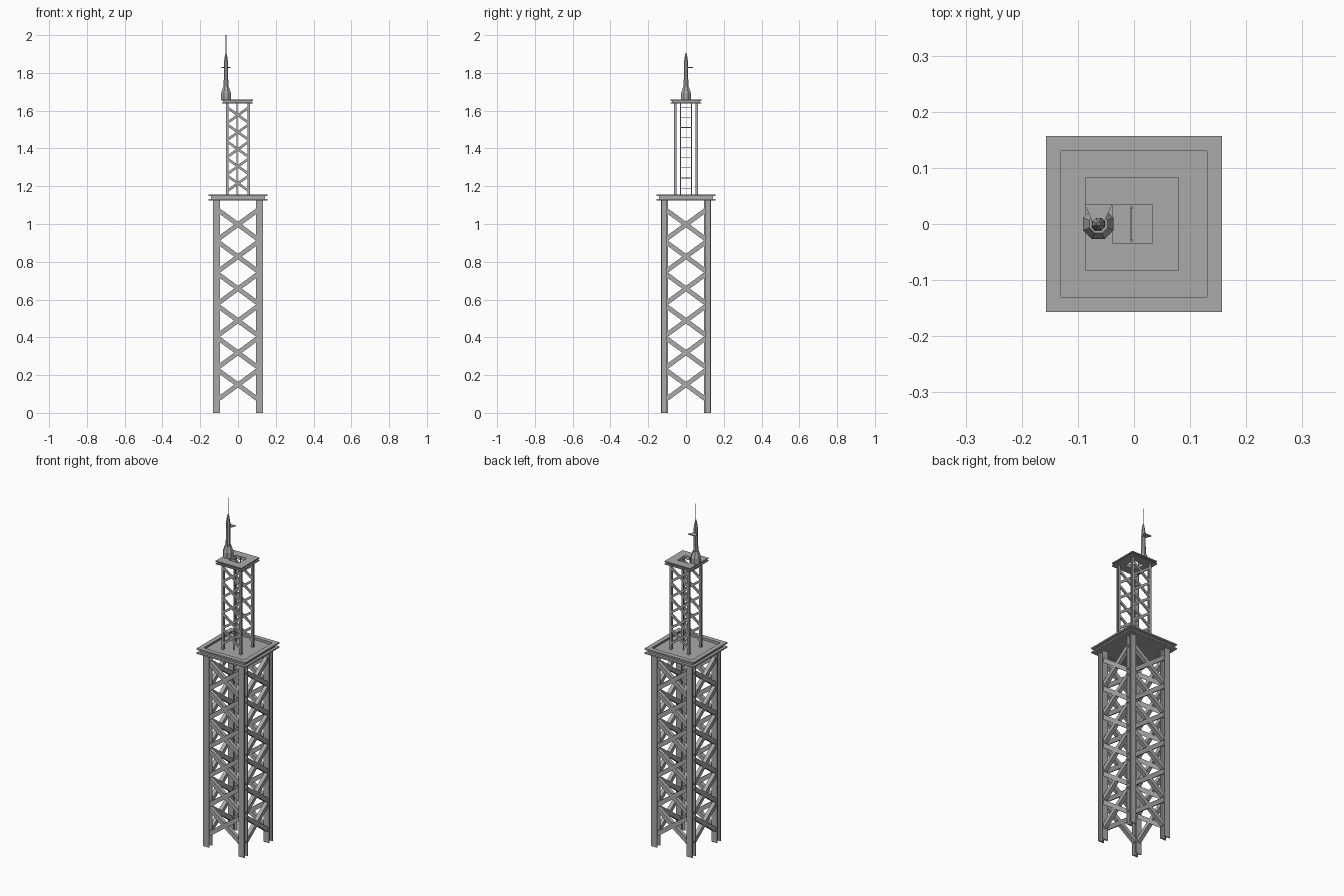
import bpy, bmesh, math
from mathutils import Matrix, Vector

if "Cube" in bpy.data.objects:
    bpy.data.objects.remove(bpy.data.objects["Cube"])

steel = bpy.data.materials.new("grey steel")
steel.diffuse_color = (0.40, 0.40, 0.40, 1)
steel.use_nodes = True
steel.node_tree.nodes["Principled BSDF"].inputs["Base Color"].default_value = steel.diffuse_color


def finish(name, bm):
    bmesh.ops.recalc_face_normals(bm, faces=bm.faces)
    me = bpy.data.meshes.new(name)
    bm.to_mesh(me)
    bm.free()
    me.materials.append(steel)
    ob = bpy.data.objects.new(name, me)
    bpy.context.collection.objects.link(ob)
    return ob


def box(bm, lo, hi, rot=None):
    """Axis-aligned box from lo to hi, optionally transformed afterwards."""
    lo, hi = Vector(lo), Vector(hi)
    m = Matrix.Translation((lo + hi) / 2) @ Matrix.Diagonal((*(hi - lo), 1))
    bmesh.ops.create_cube(bm, size=1, matrix=(rot or Matrix()) @ m)


def prism(bm, pts, z0, z1):
    """Vertical extrusion of a plan outline."""
    a = [bm.verts.new((x, y, z0)) for x, y in pts]
    b = [bm.verts.new((x, y, z1)) for x, y in pts]
    n = len(pts)
    bm.faces.new(a)
    bm.faces.new(b)
    for i in range(n):
        bm.faces.new((a[i], a[(i + 1) % n], b[(i + 1) % n], b[i]))


def h_outline(cx, cy, s, t):
    """H-beam section: half size s, plate thickness t."""
    w = t / 2
    pts = [(-s, -s), (s, -s), (s, -s + t), (w, -s + t), (w, s - t), (s, s - t),
           (s, s), (-s, s), (-s, s - t), (-w, s - t), (-w, -s + t), (-s, -s + t)]
    return [(cx + x, cy + y) for x, y in pts]


def frame(bm, cx, outer, inner, z0, z1):
    """Square ring built of four boxes."""
    for s in (-1, 1):
        a, b = sorted((s * outer, s * inner))
        box(bm, (cx - outer, a, z0), (cx + outer, b, z1))
        box(bm, (cx + a, -inner, z0), (cx + b, inner, z1))


def legs(name, c, s, t, z0, z1):
    for i, (sx, sy) in enumerate(((-1, -1), (1, -1), (1, 1), (-1, 1))):
        bm = bmesh.new()
        prism(bm, h_outline(sx * c, sy * c, s, t), z0, z1)
        finish(f"{name}_{i + 1}", bm)


def braces(name, angles, y, half_x, half_z, thick, depth, centres):
    """X-shaped bracing on the tower sides given by angles."""
    length = math.hypot(half_x, half_z)
    tilt = math.atan2(half_z, half_x)
    for k, ang in enumerate(angles):
        bm = bmesh.new()
        for z in centres:
            for s in (-1, 1):
                m = (Matrix.Rotation(math.radians(ang), 4, 'Z')
                     @ Matrix.Translation((0, -y, z))
                     @ Matrix.Rotation(s * tilt, 4, 'Y'))
                box(bm, (-length, -depth / 2, -thick / 2),
                    (length, depth / 2, thick / 2), m)
        finish(f"{name}_{k + 1}", bm)


# lower tower
legs("lower_leg", 0.114, 0.018, 0.006, 0, 1.13)
braces("lower_brace", (0, 90, 180, 270), 0.114, 0.102, 0.075, 0.024, 0.022,
       [0.149 + 0.1696 * i for i in range(6)])

# main platform: channel-shaped rim around a sunken deck
bm = bmesh.new()
frame(bm, 0, 0.157, 0.13, 1.148, 1.156)
frame(bm, 0, 0.157, 0.13, 1.124, 1.132)
frame(bm, 0, 0.142, 0.135, 1.132, 1.148)
finish("platform_rim", bm)
bm = bmesh.new()
box(bm, (-0.136, -0.136, 1.125), (0.136, 0.136, 1.14))
finish("platform_deck", bm)

# upper tower
legs("upper_leg", 0.0565, 0.007, 0.003, 1.14, 1.645)
braces("upper_brace", (0, 180), 0.0565, 0.053, 0.038, 0.013, 0.009,
       [1.215 + 0.0903 * i for i in range(5)])

# ladder up the middle
bm = bmesh.new()
for s in (-1, 1):
    box(bm, (-0.007, s * 0.029 - 0.002, 1.14), (-0.003, s * 0.029 + 0.002, 1.655))
for i in range(9):
    z = 1.19 + i * 0.0535
    box(bm, (-0.0065, -0.029, z - 0.0015), (-0.0035, 0.029, z + 0.0015))
finish("ladder", bm)

# top platform with hatch opening
bm = bmesh.new()
frame(bm, -0.003, 0.083, 0.035, 1.652, 1.658)
frame(bm, -0.003, 0.083, 0.035, 1.638, 1.644)
frame(bm, -0.003, 0.074, 0.035, 1.644, 1.652)
finish("top_platform", bm)

# mast: turned eight-sided profile
MX = -0.0635
bm = bmesh.new()
profile = [(0.027, 1.657), (0.027, 1.69), (0.016, 1.724), (0.0125, 1.724),
           (0.0105, 1.86), (0.006, 1.89), (0.003, 1.905)]
rings = []
for r, z in profile:
    rc = r / math.cos(math.pi / 8)
    rings.append([bm.verts.new((MX + rc * math.cos((i + 0.5) * math.pi / 4),
                                rc * math.sin((i + 0.5) * math.pi / 4), z))
                  for i in range(8)])
for a, b in zip(rings, rings[1:]):
    for i in range(8):
        bm.faces.new((a[i], a[(i + 1) % 8], b[(i + 1) % 8], b[i]))
bm.faces.new(rings[0])
bm.faces.new(rings[-1])
finish("mast", bm)

# small bracket plate on the rear of the mast
bm = bmesh.new()
prism(bm, [(MX - 0.009, 0), (MX + 0.009, 0), (MX + 0.025, 0.036),
           (MX - 0.025, 0.036)], 1.826, 1.831)
finish("mast_bracket", bm)

# thin aerial
bm = bmesh.new()
box(bm, (MX - 0.0015, -0.0008, 1.9), (MX + 0.0015, 0.0008, 2.0))
finish("aerial", bm)
